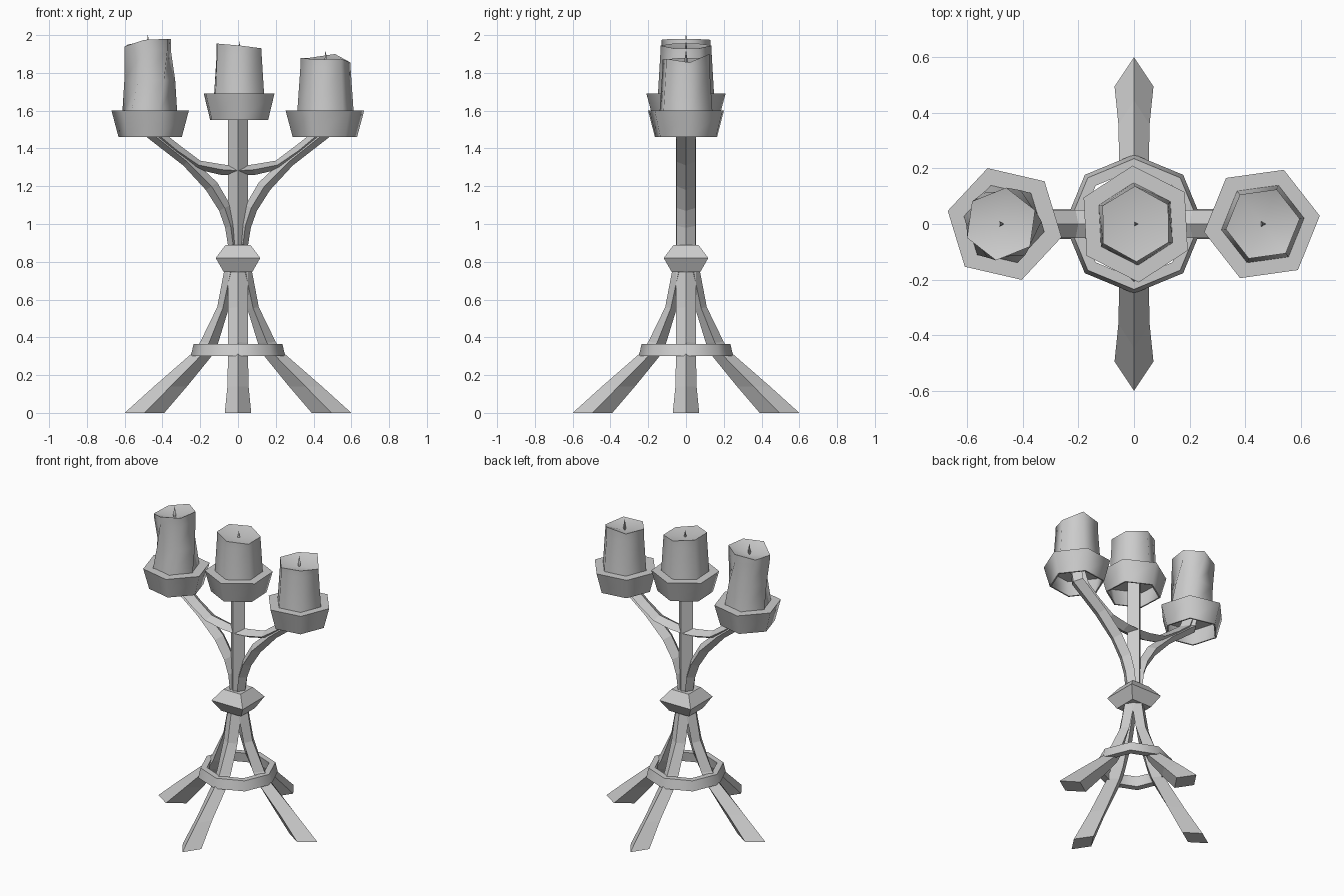
import bpy, math
from mathutils import Vector

cube = bpy.data.objects.get("Cube")
if cube:
    bpy.data.objects.remove(cube)

grey = bpy.data.materials.new("plain grey")
grey.use_nodes = True
COLOUR = (0.6, 0.6, 0.6, 1)
grey.diffuse_color = COLOUR
grey.node_tree.nodes["Principled BSDF"].inputs["Base Color"].default_value = COLOUR


def finish(name, verts, faces, smooth=None):
    mesh = bpy.data.meshes.new(name)
    mesh.from_pydata(verts, [], faces)
    mesh.materials.append(grey)
    obj = bpy.data.objects.new(name, mesh)
    bpy.context.collection.objects.link(obj)
    bpy.ops.object.select_all(action='DESELECT')
    obj.select_set(True)
    bpy.context.view_layer.objects.active = obj
    bpy.ops.object.mode_set(mode='EDIT')
    bpy.ops.mesh.select_all(action='SELECT')
    bpy.ops.mesh.normals_make_consistent(inside=False)
    bpy.ops.object.mode_set(mode='OBJECT')
    if smooth:
        bpy.ops.object.shade_smooth_by_angle(angle=math.radians(smooth))
    return obj


def bridge(n, rows, closed=False):
    """Quads between successive rows of n points."""
    return [(a * n + i, a * n + (i + 1) % n,
             (a + 1) % rows * n + (i + 1) % n, (a + 1) % rows * n + i)
            for a in range(rows if closed else rows - 1) for i in range(n)]


def ring(n, r, z, turn=0, x=0):
    return [(x + r * math.cos(math.radians(turn + 360 * i / n)),
             r * math.sin(math.radians(turn + 360 * i / n)), z) for i in range(n)]


def lathe(name, n, profile, turn=0, x=0, smooth=None, bottom=True, top=True, closed=False):
    verts = [p for r, z in profile for p in ring(n, r, z, turn, x)]
    faces = bridge(n, len(profile), closed)
    if bottom:
        faces.append(tuple(range(n)))
    if top:
        faces.append(tuple(range(len(verts) - n, len(verts))))
    return finish(name, verts, faces, smooth)


def strut(name, stations, turn):
    """Diamond bar; each station is (outer r, z, inner r, z, half width)."""
    verts = []
    for ro, zo, ri, zi, w in stations:
        rm, zm = (ro + ri) / 2, (zo + zi) / 2
        verts += [(ro, 0, zo), (rm, w, zm), (ri, 0, zi), (rm, -w, zm)]
    c, s = math.cos(turn), math.sin(turn)
    verts = [(x * c - y * s, x * s + y * c, z) for x, y, z in verts]
    last = len(verts)
    faces = bridge(4, len(stations)) + [(0, 1, 2, 3), tuple(range(last - 4, last))]
    return finish(name, verts, faces)


# Four splayed legs
LEG = [(0.60, 0, 0.39, 0, 0.07), (0.445, 0.14, 0.27, 0.14, 0.056),
       (0.25, 0.31, 0.14, 0.30, 0.053), (0.20, 0.375, 0.105, 0.37, 0.052),
       (0.11, 0.56, 0.05, 0.55, 0.052), (0.072, 0.76, 0.0, 0.76, 0.052)]
for i, side in enumerate(("left", "back", "right", "front")):
    strut(side + "_leg", LEG, i * math.pi / 2)

# Hoop around the legs
lathe("leg_hoop", 8, [(0.25, 0.30), (0.235, 0.365), (0.195, 0.365), (0.205, 0.30)],
      smooth=50, bottom=False, top=False, closed=True)

# Square knot and central stem
K = math.sqrt(2)
lathe("knot", 4, [(0.075 * K, 0.745), (0.118 * K, 0.82), (0.065 * K, 0.89)], turn=45)
lathe("stem", 4, [(0.054, 0.86), (0.054, 1.66)])

# Curved arms and the swag linking them
ARM = [(0.052, 0.88, 0, 0.90, 0.05), (0.068, 0.98, 0.01, 1.0, 0.05),
       (0.10, 1.07, 0.04, 1.10, 0.05), (0.17, 1.18, 0.11, 1.22, 0.05),
       (0.29, 1.31, 0.25, 1.35, 0.05), (0.49, 1.465, 0.42, 1.49, 0.052),
       (0.51, 1.57, 0.43, 1.57, 0.052)]
SWAG = [(0, 1.26, 0, 1.305, 0.05), (0.09, 1.26, 0.08, 1.315, 0.05),
        (0.22, 1.29, 0.20, 1.335, 0.05), (0.34, 1.365, 0.30, 1.41, 0.05),
        (0.45, 1.46, 0.37, 1.465, 0.052), (0.49, 1.57, 0.41, 1.57, 0.052)]
for side, turn in (("left", 0), ("right", math.pi)):
    strut(side + "_arm", ARM, turn)
    strut(side + "_swag", SWAG, turn)


# Drip cup, hollow underneath
def cup(side, x, z, turn):
    lathe(side + "_cup", 6,
          [(0.172, z), (0.21, z + 0.14), (0.10, z + 0.14), (0.10, z + 0.115),
           (0.185, z + 0.115), (0.162, z)],
          turn, x, smooth=65, bottom=False, top=False, closed=True)


# Melted candle with a dished top and a small wick
def candle(side, x, body, heights, wick_top):
    verts = [p for r, z, turn, dx in body for p in ring(6, r, z, turn, x + dx)]
    r, z, turn, dx = body[-1]
    verts += [(px, py, h) for (px, py, _), h in zip(ring(6, r, z, turn, x + dx), heights)]
    n = len(verts)
    rows = n // 6
    verts.append((x + dx, 0, min(heights) - 0.01))
    faces = bridge(6, rows) + [tuple(range(6))]
    faces += [(n - 6 + i, n - 6 + (i + 1) % 6, n) for i in range(6)]
    finish(side + "_candle", verts, faces, smooth=65)
    base = wick_top - 0.075
    lathe(side + "_wick", 3, [(0.004, base), (0.011, base + 0.02), (0.001, wick_top)],
          0, x + dx, smooth=None)


cup("right", -0.465, 1.46, -13)
cup("middle", 0.006, 1.55, 33)
cup("left", 0.46, 1.46, 8)
candle("right", -0.467,
       [(0.15, 1.575, -13, 0), (0.135, 1.76, 4, 0), (0.132, 1.92, 22, -0.011)],
       (1.98, 1.975, 1.95, 1.94, 1.975, 1.98), 2.0)
candle("middle", 0.006,
       [(0.15, 1.665, 33, 0), (0.136, 1.90, 31, 0)],
       (1.93, 1.945, 1.955, 1.955, 1.945, 1.93), 1.965)
candle("left", 0.463,
       [(0.152, 1.575, 8, 0), (0.134, 1.83, 8, 0)],
       (1.855, 1.9, 1.88, 1.88, 1.87, 1.875), 1.915)
